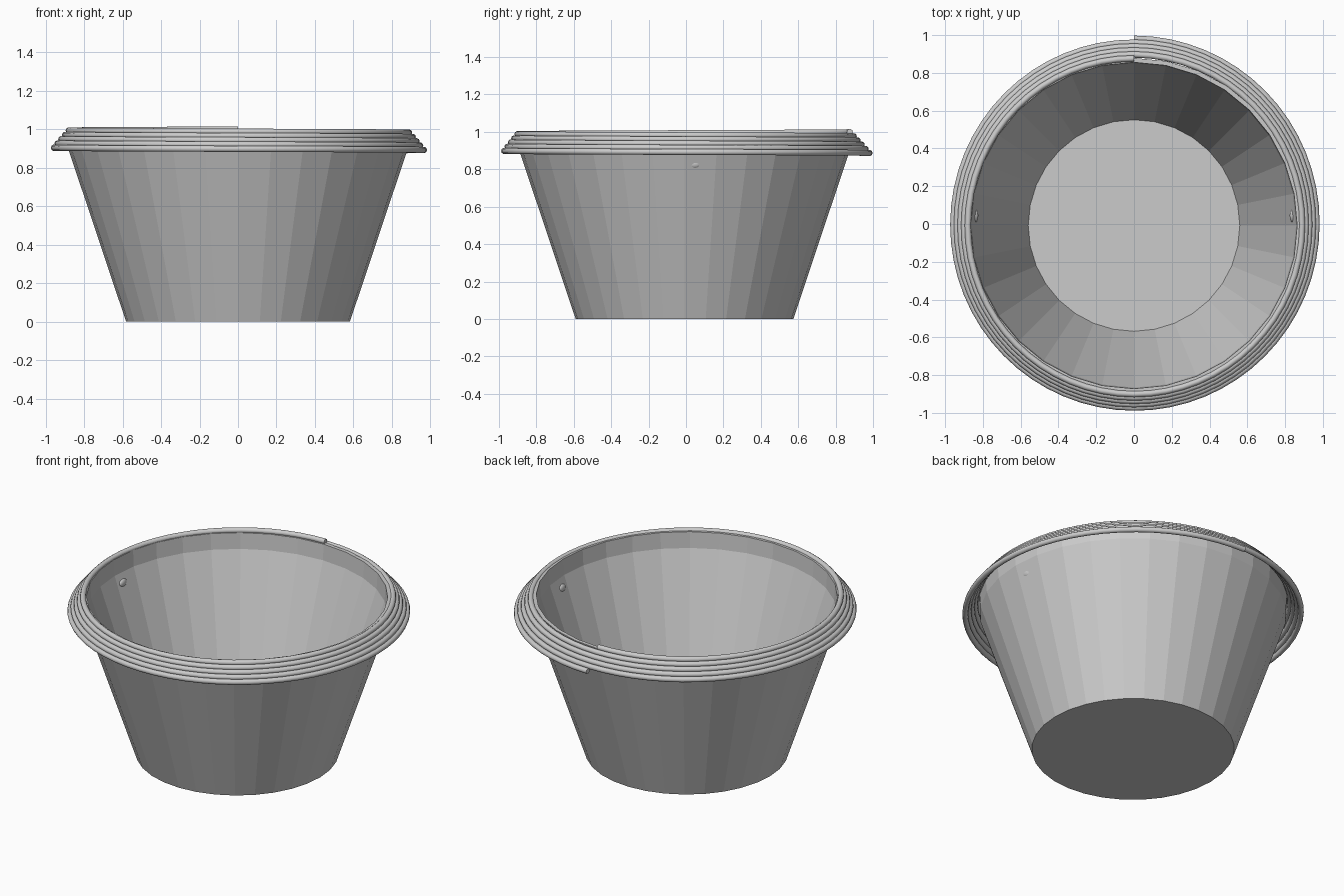
import bpy, bmesh, math
from mathutils import Vector

if "Cube" in bpy.data.objects:
    bpy.data.objects.remove(bpy.data.objects["Cube"])

CY = -0.008  # body sits slightly forward of the rim's loose end


def make_object(name, bm):
    bmesh.ops.recalc_face_normals(bm, faces=bm.faces)
    me = bpy.data.meshes.new(name)
    bm.to_mesh(me)
    bm.free()
    ob = bpy.data.objects.new(name, me)
    bpy.context.collection.objects.link(ob)
    return ob


def lathe(name, profile, sides):
    bm = bmesh.new()
    rings = [[bm.verts.new((r * math.cos(2 * math.pi * i / sides),
                            r * math.sin(2 * math.pi * i / sides) + CY, z))
              for i in range(sides)] for r, z in profile]
    for a, b in zip(rings, rings[1:]):
        for i in range(sides):
            j = (i + 1) % sides
            bm.faces.new((a[i], a[j], b[j], b[i]))
    bm.faces.new(rings[0])
    bm.faces.new(rings[-1])
    return make_object(name, bm)


def tube(name, path, radius, sides=10):
    bm = bmesh.new()
    rings = []
    for k, p in enumerate(path):
        t = (path[min(k + 1, len(path) - 1)] - path[max(k - 1, 0)]).normalized()
        u = t.cross(Vector((0, 0, 1))).normalized()
        v = u.cross(t)
        rings.append([bm.verts.new(p + radius * (u * math.cos(a) + v * math.sin(a)))
                      for a in (2 * math.pi * i / sides for i in range(sides))])
    for a, b in zip(rings, rings[1:]):
        for i in range(sides):
            j = (i + 1) % sides
            bm.faces.new((a[i], a[j], b[j], b[i]))
    bm.faces.new(rings[0])
    bm.faces.new(rings[-1])
    ob = make_object(name, bm)
    for f in ob.data.polygons:
        f.use_smooth = len(f.vertices) == 4
    return ob


# Faceted tapered pot: outer wall, upright lip, inner wall and floor
lathe("pot_body", [(0.582, 0), (0.88, 0.89), (0.887, 0.99),
                   (0.864, 0.99), (0.858, 0.89), (0.56, 0.012)], 32)

# One cord wound around the lip, spiralling outward and down
turns, per_turn = 5, 64
path = []
for k in range(turns * per_turn + 1):
    f = k / (turns * per_turn)
    a = math.pi / 2 + 2 * math.pi * turns * f
    r = 0.884 + 0.097 * f
    z = 0.999 - 0.112 * f
    path.append(Vector((r * 0.99 * math.cos(a), r * math.sin(a) + CY * (1 - f), z)))
tube("rim_cord", path, 0.0165)

# Small pegs through the wall on the left and right
for side, name in ((-1, "left"), (1, "right")):
    bpy.ops.mesh.primitive_uv_sphere_add(segments=16, ring_count=8,
                                         location=(side * 0.84, 0.045, 0.83))
    peg = bpy.context.object
    peg.name = name + "_peg"
    peg.scale = (0.016, 0.036, 0.025)
    bpy.ops.object.shade_smooth()
